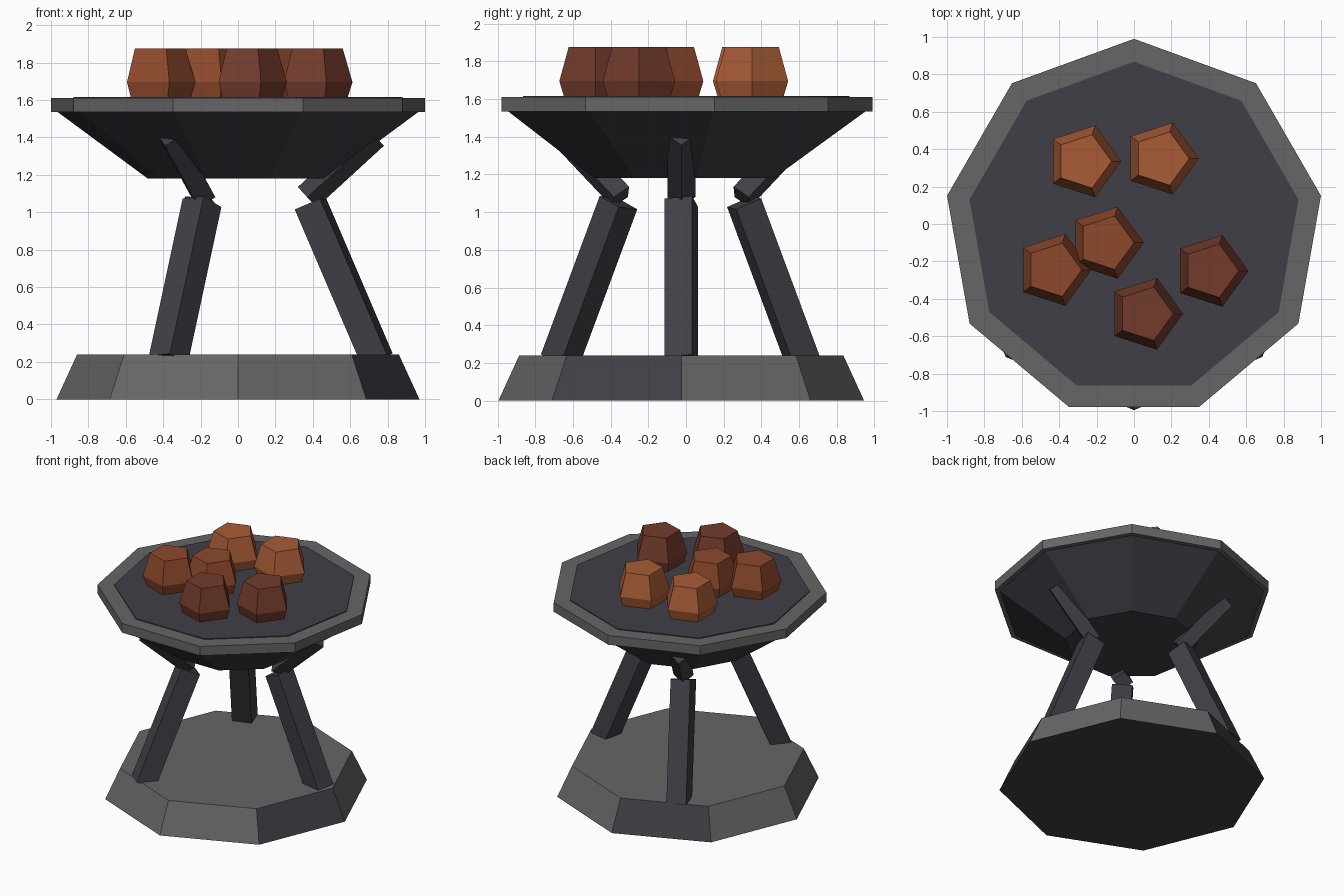
import bpy, math
from mathutils import Vector, Matrix

if "Cube" in bpy.data.objects:
    bpy.data.objects.remove(bpy.data.objects["Cube"])

def material(name, hex_rgb):
    lin = []
    for i in (0, 2, 4):
        c = int(hex_rgb[i:i + 2], 16) / 255
        lin.append(c / 12.92 if c <= 0.04045 else ((c + 0.055) / 1.055) ** 2.4)
    m = bpy.data.materials.new(name)
    m.diffuse_color = (*lin, 1)
    m.use_nodes = True
    m.node_tree.nodes["Principled BSDF"].inputs["Base Color"].default_value = m.diffuse_color
    return m

GREY = material("grey stone", "666666")
CHARCOAL = material("charcoal iron", "403F46")
ORANGE = material("bright ember", "A95C36")
RUST = material("rust ember", "8E492C")
BROWN = material("dark ember", "733B2C")
CY = -0.025

def make(name, verts, faces, *mats):
    mesh = bpy.data.meshes.new(name)
    mesh.from_pydata(verts, [], faces)
    for m in mats:
        mesh.materials.append(m)
    ob = bpy.data.objects.new(name, mesh)
    bpy.context.collection.objects.link(ob)
    return ob

def stack(name, n, rings, start, centre, *mats):
    """Closed n-sided solid through rings of (radius, z); start angle in degrees."""
    verts, faces = [], []
    for r, z in rings:
        for i in range(n):
            a = math.radians(start) + math.tau * i / n
            verts.append((centre[0] + r * math.cos(a), centre[1] + r * math.sin(a), z))
    for k in range(len(rings) - 1):
        for i in range(n):
            j = (i + 1) % n
            faces.append((k * n + i, k * n + j, k * n + n + j, k * n + n + i))
    faces.append(tuple(reversed(range(n))))
    top = (len(rings) - 1) * n
    faces.append(tuple(range(top, top + n)))
    return make(name, verts, faces, *mats)

def bar(name, p, q, side, twist, azimuth):
    """Square bar between two (radius, z) points in the leg's radial plane."""
    p, q = Vector((p[0], 0, p[1])), Vector((q[0], 0, q[1]))
    axis = (q - p).normalized()
    tangent = Vector((0, 1, 0))
    out = tangent.cross(axis)
    rot = Matrix.Rotation(math.radians(azimuth), 3, 'Z')
    verts = []
    for end in (p, q):
        for i in range(4):
            a = math.radians(45 + twist + 90 * i)
            v = end + (out * math.cos(a) + tangent * math.sin(a)) * side / math.sqrt(2)
            verts.append(rot @ v + Vector((0, CY, 0)))
    faces = [(i, (i + 1) % 4, (i + 1) % 4 + 4, i + 4) for i in range(4)]
    return make(name, verts, faces + [(3, 2, 1, 0), (4, 5, 6, 7)], CHARCOAL)

# Octagonal base: charcoal underside and two charcoal side panels
base = stack("base", 8, [(0.97, 0), (0.86, 0.24)], 0, (0, CY), GREY, CHARCOAL)
for f in base.data.polygons:
    az = math.degrees(math.atan2(f.center.y - CY, f.center.x))
    panel = abs(f.normal.z) < 0.9 and (-45 < az < 0 or 90 < az < 135)
    if panel or f.normal.z < -0.9:
        f.material_index = 1

# Nine-sided bowl, rim and fuel bed
stack("bowl", 9, [(0.49, 1.18), (0.985, 1.54)], 90, (0, CY), CHARCOAL)
stack("rim", 9, [(1.015, 1.535), (1.015, 1.61)], 90, (0, CY), GREY)
stack("fuel_bed", 9, [(0.893, 1.60), (0.893, 1.617)], 90, (0, CY), CHARCOAL)

# Three bent legs
for i, az in enumerate((0, 120, 240)):
    bar(f"lower_leg_{i + 1}", (0.745, 0.21), (0.385, 1.05), 0.15, -12, az)
    bar(f"upper_leg_{i + 1}", (0.37, 1.08), (0.73, 1.41), 0.105, 45, az)

# Coals: faceted pentagonal lumps
coals = [(-0.27, 0.335, ORANGE), (0.145, 0.35, ORANGE), (-0.15, -0.10, RUST),
         (-0.43, -0.245, RUST), (0.41, -0.25, BROWN), (0.06, -0.48, BROWN)]
for i, (x, y, mat) in enumerate(coals):
    stack(f"coal_{i + 1}", 5, [(0.175, 1.61), (0.202, 1.695), (0.15, 1.875)], 0, (x, y), mat)
